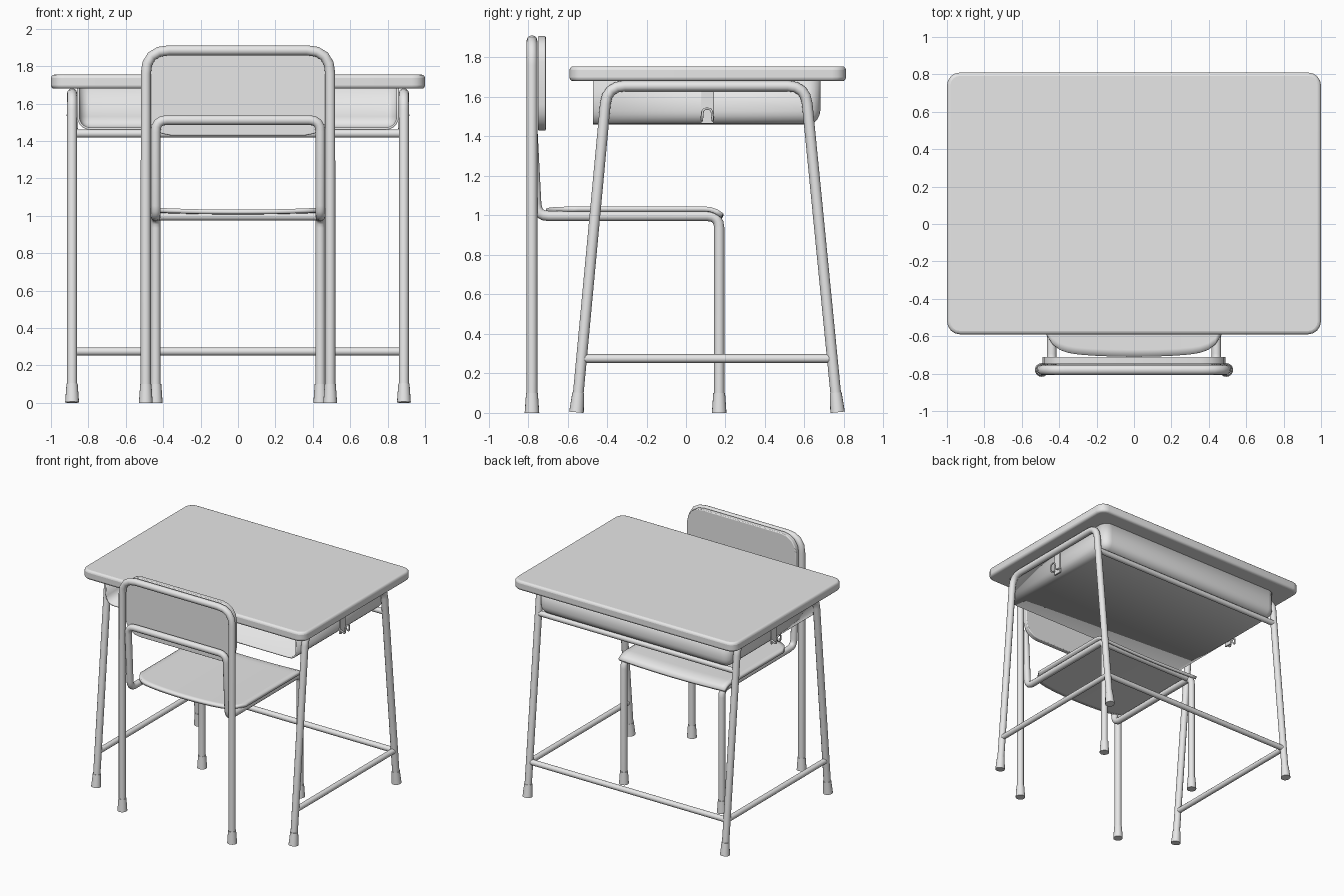
import bpy, bmesh, math
from mathutils import Vector

cube = bpy.data.objects.get("Cube")
if cube:
    bpy.data.objects.remove(cube, do_unlink=True)

grey = bpy.data.materials.new("plain_grey")
grey.use_nodes = True
grey.diffuse_color = (0.8, 0.8, 0.8, 1)
grey.node_tree.nodes["Principled BSDF"].inputs["Base Color"].default_value = (0.8, 0.8, 0.8, 1)


def finish(obj):
    """Give the part its material and smooth shading with sharp edges kept."""
    obj.data.materials.clear()
    obj.data.materials.append(grey)
    bpy.ops.object.select_all(action='DESELECT')
    bpy.context.view_layer.objects.active = obj
    obj.select_set(True)
    bpy.ops.object.shade_smooth_by_angle(angle=math.radians(35))
    return obj


def mesh_object(name, bm):
    mesh = bpy.data.meshes.new(name)
    bm.to_mesh(mesh)
    bm.free()
    obj = bpy.data.objects.new(name, mesh)
    bpy.context.collection.objects.link(obj)
    return obj


def fillet(points, bend, steps=4):
    """Round every inner corner of a path."""
    pts = [Vector(p) for p in points]
    out = [pts[0]]
    for a, p, b in zip(pts, pts[1:], pts[2:]):
        start = p + (a - p).normalized() * bend
        end = p + (b - p).normalized() * bend
        for i in range(steps + 1):
            t = i / steps
            out.append(start * (1 - t) ** 2 + p * 2 * t * (1 - t) + end * t * t)
    return out + [pts[-1]]


def tube(name, points, radius, bend=0.09):
    curve = bpy.data.curves.new(name, 'CURVE')
    curve.dimensions = '3D'
    curve.bevel_depth = radius
    curve.bevel_resolution = 4
    curve.use_fill_caps = True
    path = fillet(points, bend)
    spline = curve.splines.new('POLY')
    spline.points.add(len(path) - 1)
    for point, co in zip(spline.points, path):
        point.co = (*co, 1)
    obj = bpy.data.objects.new(name, curve)
    bpy.context.collection.objects.link(obj)
    bpy.ops.object.select_all(action='DESELECT')
    bpy.context.view_layer.objects.active = obj
    obj.select_set(True)
    bpy.ops.object.convert(target='MESH')
    return finish(bpy.context.view_layer.objects.active)


def foot(name, bottom, toward):
    """Flared rubber cap along the leg direction."""
    bottom = Vector(bottom)
    axis = (Vector(toward) - bottom).normalized()
    bm = bmesh.new()
    bmesh.ops.create_cone(bm, cap_ends=True, segments=16, radius1=0.037, radius2=0.03, depth=0.1)
    obj = mesh_object(name, bm)
    obj.rotation_euler = axis.to_track_quat('Z', 'Y').to_euler()
    obj.location = bottom + axis * 0.053
    return finish(obj)


def box(low, high):
    bm = bmesh.new()
    bmesh.ops.create_cube(bm, size=1)
    low, high = Vector(low), Vector(high)
    for v in bm.verts:
        v.co = Vector([low[i] if v.co[i] < 0 else high[i] for i in range(3)])
    return bm


def slab(name, low, high, axis, corner, edge):
    """Board with corners rounded about one axis and softened rims."""
    bm = box(low, high)
    if corner:
        along = [e for e in bm.edges
                 if abs(e.verts[0].co[axis] - e.verts[1].co[axis]) > 1e-4]
        bmesh.ops.bevel(bm, geom=along, offset=corner, segments=4, profile=0.5, affect='EDGES')
    obj = mesh_object(name, bm)
    mod = obj.modifiers.new("rim", 'BEVEL')
    mod.width, mod.segments, mod.limit_method = edge, 3, 'ANGLE'
    mod.angle_limit = math.radians(50)
    return finish(obj)


# Desk top
slab("desk_top", (-1, -0.59, 1.68), (1, 0.81, 1.755), 2, 0.07, 0.018)

# Open-fronted tray under the top
bm = box((-0.86, -0.47, 1.46), (0.86, 0.68, 1.68))
bm.normal_update()
bmesh.ops.delete(bm, geom=[f for f in bm.faces if f.normal.z > 0.5 or f.normal.y < -0.5],
                 context='FACES')
inner = [e for e in bm.edges if len(e.link_faces) == 2]
bmesh.ops.bevel(bm, geom=inner, offset=0.07, segments=5, profile=0.5, affect='EDGES')
tray = mesh_object("book_tray", bm)
tray.modifiers.new("sheet", 'SOLIDIFY').thickness = 0.012
finish(tray)

# Desk side frames, feet, rails and bag hooks
for side, s in (("left", 1), ("right", -1)):
    x = 0.887 * s
    front, back = (x, -0.555, 0), (x, 0.768, 0)
    front_top, back_top = (x, -0.4, 1.655), (x, 0.605, 1.655)
    tube(f"desk_frame_{side}", [(x, -0.55, 0.05), front_top, back_top, (x, 0.763, 0.05)], 0.027)
    foot(f"desk_front_foot_{side}", front, front_top)
    foot(f"desk_back_foot_{side}", back, back_top)
    tube(f"desk_side_rail_{side}", [(x, -0.52, 0.275), (x, 0.735, 0.275)], 0.022)
    slab(f"hook_plate_{side}", (min(0.855 * s, 0.868 * s), 0.075, 1.465),
         (max(0.855 * s, 0.868 * s), 0.14, 1.64), 0, 0, 0.003)
    tube(f"bag_hook_{side}", [(0.862 * s, 0.08, 1.5), (0.905 * s, 0.08, 1.475),
                              (0.91 * s, 0.085, 1.54), (0.91 * s, 0.13, 1.54),
                              (0.905 * s, 0.135, 1.475), (0.862 * s, 0.135, 1.5)], 0.006, 0.02)

for name, y, z in (("desk_lower_back_rail", 0.74, 0.275), ("desk_upper_back_rail", 0.628, 1.44)):
    tube(name, [(-0.88, y, z), (0.88, y, z)], 0.022)

# Chair back hoop
tube("chair_back_hoop", [(-0.493, -0.78, 0.05), (-0.493, -0.78, 1.885),
                         (0.493, -0.78, 1.885), (0.493, -0.78, 0.05)], 0.027, 0.125)

# Chair front legs, seat rails and back support in one bent tube
half = [(0.44, 0.168, 0.05), (0.44, 0.168, 0.997), (0.44, -0.755, 0.997), (0.44, -0.782, 1.512)]
tube("chair_seat_frame", half + [(-x, y, z) for x, y, z in reversed(half)], 0.026, 0.06)
tube("chair_front_rail", [(-0.44, 0.135, 0.998), (0.44, 0.135, 0.998)], 0.024)

for side, s in (("left", 1), ("right", -1)):
    foot(f"chair_back_foot_{side}", (0.493 * s, -0.78, -0.003), (0.493 * s, -0.78, 1))
    foot(f"chair_front_foot_{side}", (0.44 * s, 0.168, -0.003), (0.44 * s, 0.168, 1))

# Backrest panel
slab("backrest", (-0.49, -0.75, 1.43), (0.49, -0.71, 1.908), 1, 0.13, 0.006)

# Dished seat with rounded rear corners and a rolled front edge
bm = bmesh.new()
bmesh.ops.create_grid(bm, x_segments=24, y_segments=24, size=1)
for v in bm.verts:
    u, t = v.co.x, (v.co.y + 1) / 2
    rear = -0.71 + 0.03 * u * u + 0.1 * abs(u) ** 10
    y = rear + (0.19 - rear) * t
    roll = max(0, (y - 0.1) / 0.09)
    v.co = (0.475 * u, y, 1.045 - 0.012 * (1 - u * u) - 0.035 * roll * roll)
seat = mesh_object("seat", bm)
seat.modifiers.new("board", 'SOLIDIFY').thickness = 0.024
finish(seat)
